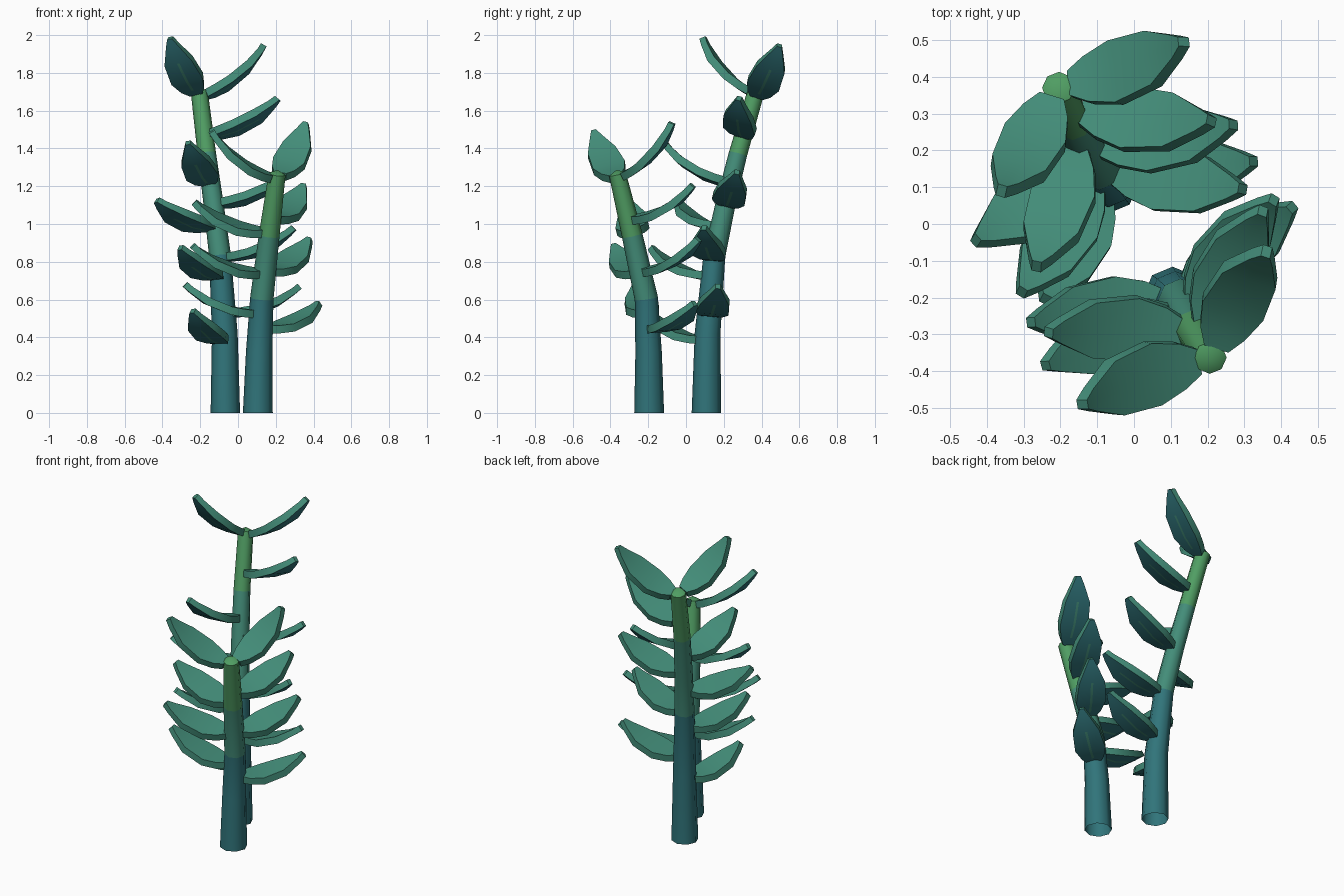
import bpy, bmesh, math
from mathutils import Vector

if "Cube" in bpy.data.objects:
    bpy.data.objects.remove(bpy.data.objects["Cube"])


def material(name, color):
    m = bpy.data.materials.new(name)
    m.diffuse_color = (*color, 1)
    m.use_nodes = True
    m.node_tree.nodes["Principled BSDF"].inputs["Base Color"].default_value = m.diffuse_color
    return m


BLUE = material("deep_teal", (0.030, 0.175, 0.195))
MID = material("leaf_green", (0.056, 0.265, 0.190))
LIGHT = material("fresh_green", (0.080, 0.340, 0.125))


def finish(name, bm, mats, angle):
    me = bpy.data.meshes.new(name)
    bmesh.ops.recalc_face_normals(bm, faces=bm.faces[:])
    bm.to_mesh(me)
    bm.free()
    for m in mats:
        me.materials.append(m)
    ob = bpy.data.objects.new(name, me)
    bpy.context.collection.objects.link(ob)
    bpy.ops.object.select_all(action='DESELECT')
    ob.select_set(True)
    bpy.context.view_layer.objects.active = ob
    bpy.ops.object.shade_smooth_by_angle(angle=math.radians(angle))


# Octagonal tapering stem, open underneath: rings are (x, y, z, radius, colour of section above)
def stem(name, rings):
    bm = bmesh.new()
    pts = [Vector(r[:3]) for r in rings]
    loops = []
    for i, r in enumerate(rings):
        d = Vector((0, 0, 1))
        if i:
            d = (pts[min(i + 1, len(pts) - 1)] - pts[i - 1]).normalized()
        u = Vector((0, 1, 0)).cross(d).normalized()
        v = d.cross(u)
        angs = [math.tau * k / 8 for k in range(8)]
        loops.append([bm.verts.new(pts[i] + (u * math.cos(a) + v * math.sin(a)) * r[3])
                      for a in angs])
    for i in range(len(loops) - 1):
        for k in range(8):
            j = (k + 1) % 8
            f = bm.faces.new((loops[i][k], loops[i][j], loops[i + 1][j], loops[i + 1][k]))
            f.material_index = rings[i][4]
    # low pointed cap
    apex = bm.verts.new(pts[-1] + d * 0.022)
    for k in range(8):
        f = bm.faces.new((loops[-1][k], loops[-1][(k + 1) % 8], apex))
        f.material_index = 2
    finish(name, bm, (BLUE, MID, LIGHT), 50)


# Position and direction of a stem's axis at height z
def axis_at(rings, z):
    for a, b in zip(rings, rings[1:]):
        if z <= b[2] or b is rings[-1]:
            p, q = Vector(a[:3]), Vector(b[:3])
            return p.lerp(q, (z - a[2]) / (b[2] - a[2])), (q - p).normalized()


PROFILE = [(0, .035), (.12, .064), (.32, .088), (.65, .077), (.9, .033), (1, .013)]


# Thick upward-curving leaf with teal underside and a slim green rib
def leaf(name, rings, base_z, tip):
    c, up = axis_at(rings, base_z)
    tip = Vector(tip)
    out = Vector((tip.x - c.x, tip.y - c.y, 0)).normalized()
    base = c + out * 0.035
    chord = tip - base
    side = up.cross(chord).normalized()
    n = chord.cross(side).normalized()
    bm = bmesh.new()
    rows = []
    for t, w in PROFILE:
        p = base + chord * t - n * 0.038 * 4 * t * (1 - t)
        tan = chord - n * 0.038 * 4 * (1 - 2 * t)
        nn = tan.cross(side).normalized()
        h = 0.021 if t < 0.8 else 0.017
        rib = 0.007
        rows.append([[bm.verts.new(p + side * s + nn * e) for s in (-w, -rib, rib, w)]
                     for e in (h, -h)])
    for i in range(len(rows) - 1):
        (ta, ba), (tb, bb) = rows[i], rows[i + 1]
        for k in range(3):
            bm.faces.new((ta[k], ta[k + 1], tb[k + 1], tb[k]))
            f = bm.faces.new((ba[k], bb[k], bb[k + 1], ba[k + 1]))
            f.material_index = 0 if k == 1 and i in (1, 2) else 1
        for k in (0, 3):
            bm.faces.new((ta[k], tb[k], bb[k], ba[k]))
    for top, bot in (rows[0], rows[-1]):
        bm.faces.new(top + bot[::-1])
    finish(name, bm, (MID, BLUE), 30)


tall = [(-.067, .108, 0, .078, 0), (-.070, .114, .42, .068, 0), (-.095, .150, .83, .058, 1),
        (-.130, .210, 1.11, .053, 1), (-.165, .275, 1.37, .049, 2), (-.205, .370, 1.70, .045, 2)]
short = [(.105, -.195, 0, .079, 0), (.112, -.198, .32, .070, 0), (.126, -.210, .605, .062, 1),
         (.165, -.285, .94, .055, 2), (.207, -.363, 1.265, .045, 2)]
stem("tall_stem", tall)
stem("short_stem", short)

# Leaves: height on the stem, then tip position
tall_leaves = [
    (1.685, (.135, .495, 1.945)), (1.70, (-.36, .09, 1.985)),
    (1.475, (.21, .28, 1.665)), (1.225, (-.265, -.115, 1.43)),
    (1.11, (.27, .27, 1.275)), (.985, (-.43, -.045, 1.125)),
    (.825, (.295, .095, .98)), (.725, (-.305, -.185, .875)),
    (.53, (.325, .17, .67)), (.385, (-.24, -.205, .54))]
short_leaves = [
    (1.245, (-.14, -.49, 1.49)), (1.255, (.36, -.075, 1.535)),
    (.955, (-.232, -.295, 1.115)), (1.025, (.35, .035, 1.205)),
    (.74, (-.24, -.385, .885)), (.75, (.38, .065, .92)),
    (.525, (-.28, -.267, .68)), (.445, (.43, .045, .58))]
for rings, leaves, label in ((tall, tall_leaves, "tall"), (short, short_leaves, "short")):
    for i, (z, tip) in enumerate(leaves):
        leaf(f"{label}_leaf_{i + 1}", rings, z, tip)
